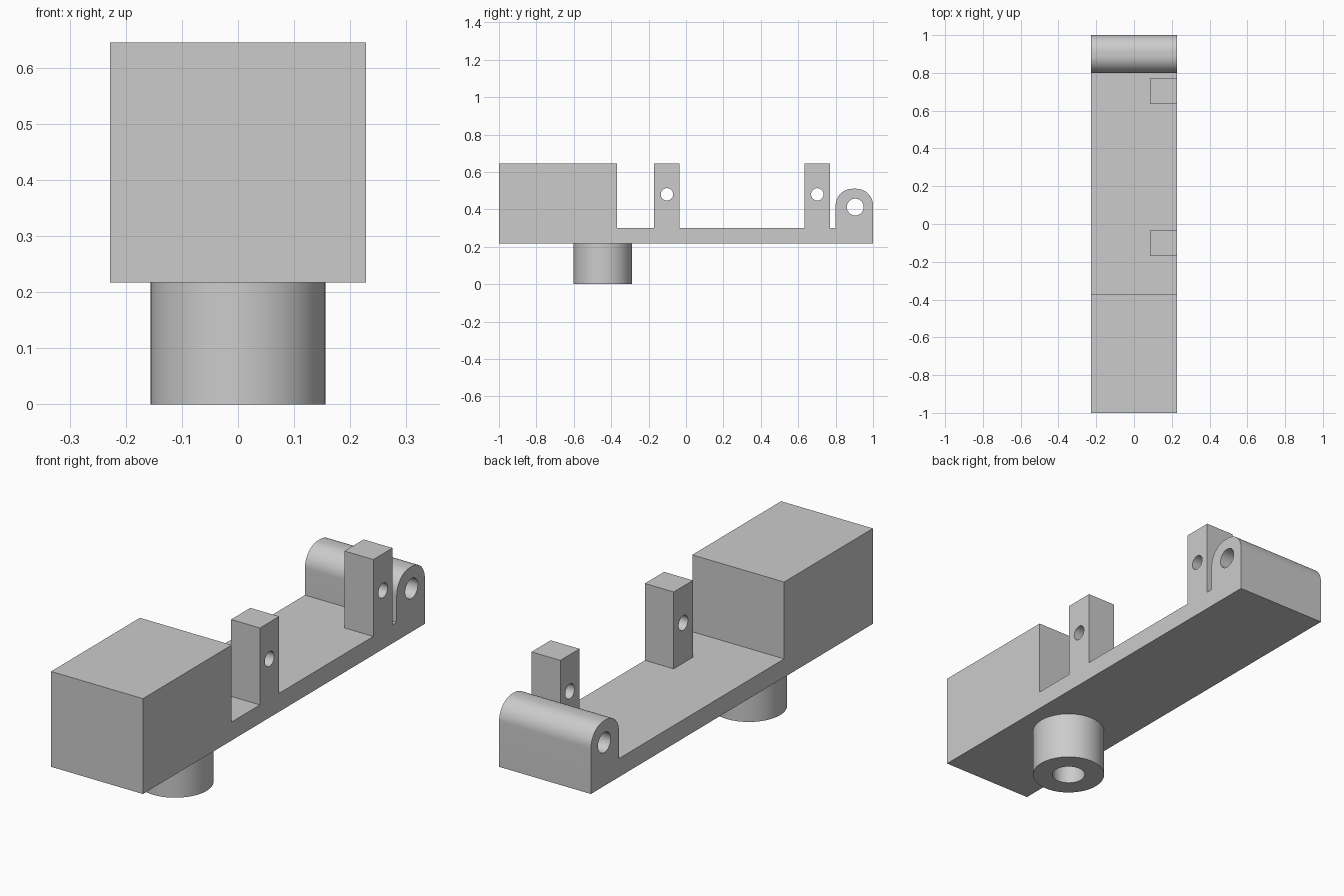
import bpy, bmesh
from math import pi, sin, cos

cube = bpy.data.objects.get("Cube")
if cube:
    bpy.data.objects.remove(cube, do_unlink=True)

grey = bpy.data.materials.new("plain grey")
grey.use_nodes = True
colour = (0.6, 0.6, 0.6, 1)
grey.diffuse_color = colour
grey.node_tree.nodes["Principled BSDF"].inputs["Base Color"].default_value = colour

HALF = 0.228            # half width of the body
BASE, DECK, TOP = 0.217, 0.30, 0.645


def arc(a, b, radius, start, end, steps=16):
    """Points along an arc in a 2D plane."""
    angles = [start + (end - start) * i / steps for i in range(steps + 1)]
    return [(a + radius * cos(t), b + radius * sin(t)) for t in angles]


def extrude(name, points, low, high, axis):
    """Extrude a 2D outline along x (outline in y, z) or z (outline in x, y)."""
    bm = bmesh.new()
    place = (lambda p: (low, *p)) if axis == "x" else (lambda p: (*p, low))
    face = bm.faces.new([bm.verts.new(place(p)) for p in points])
    moved = bmesh.ops.extrude_face_region(bm, geom=[face])["geom"]
    shift = (high - low, 0, 0) if axis == "x" else (0, 0, high - low)
    verts = [v for v in moved if isinstance(v, bmesh.types.BMVert)]
    bmesh.ops.translate(bm, verts=verts, vec=shift)
    bmesh.ops.recalc_face_normals(bm, faces=bm.faces)
    mesh = bpy.data.meshes.new(name)
    bm.to_mesh(mesh)
    bm.free()
    obj = bpy.data.objects.new(name, mesh)
    bpy.context.collection.objects.link(obj)
    mesh.materials.append(grey)
    return obj


def circle(a, b, radius):
    return arc(a, b, radius, 0, 2 * pi, 48)[:-1]


def combine(obj, tool, operation):
    """Apply a boolean and remove the tool object."""
    mod = obj.modifiers.new("boolean", "BOOLEAN")
    mod.operation, mod.object, mod.solver = operation, tool, "EXACT"
    bpy.context.view_layer.objects.active = obj
    bpy.ops.object.modifier_apply(modifier=mod.name)
    bpy.data.objects.remove(tool, do_unlink=True)


# Body: front block, thin deck and rounded hinge lug in one side profile
r = 0.09
profile = [(-1, BASE), (1, BASE)]
profile += arc(1 - r, 0.51 - r, r, 0, pi / 2)
profile += arc(0.80 + r, 0.51 - r, r, pi / 2, pi)
profile += [(0.80, DECK), (-0.37, DECK), (-0.37, TOP), (-1, TOP)]
body = extrude("body", profile, -HALF, HALF, "x")

# Two upright posts along the left edge, each with a cross hole
for y in (-0.102, 0.702):
    w = 0.068
    sides = [(y - w, DECK - 0.04), (y + w, DECK - 0.04), (y + w, TOP), (y - w, TOP)]
    post = extrude("post", sides, 0.085, HALF, "x")
    combine(post, extrude("post_hole", circle(y, 0.48, 0.033), 0, 0.4, "x"), "DIFFERENCE")
    combine(body, post, "UNION")

# Hinge pin hole right across the lug
combine(body, extrude("pin_hole", circle(0.905, 0.412, 0.045), -0.4, 0.4, "x"), "DIFFERENCE")

# Round boss underneath with a socket running up into the block
combine(body, extrude("boss", circle(0, -0.445, 0.156), 0, BASE + 0.03, "z"), "UNION")
combine(body, extrude("socket", circle(0, -0.445, 0.071), -0.1, BASE, "z"), "DIFFERENCE")

# Smooth the curved faces only
bpy.ops.object.select_all(action="DESELECT")
body.select_set(True)
bpy.context.view_layer.objects.active = body
bpy.ops.object.shade_smooth_by_angle(angle=pi / 6)
